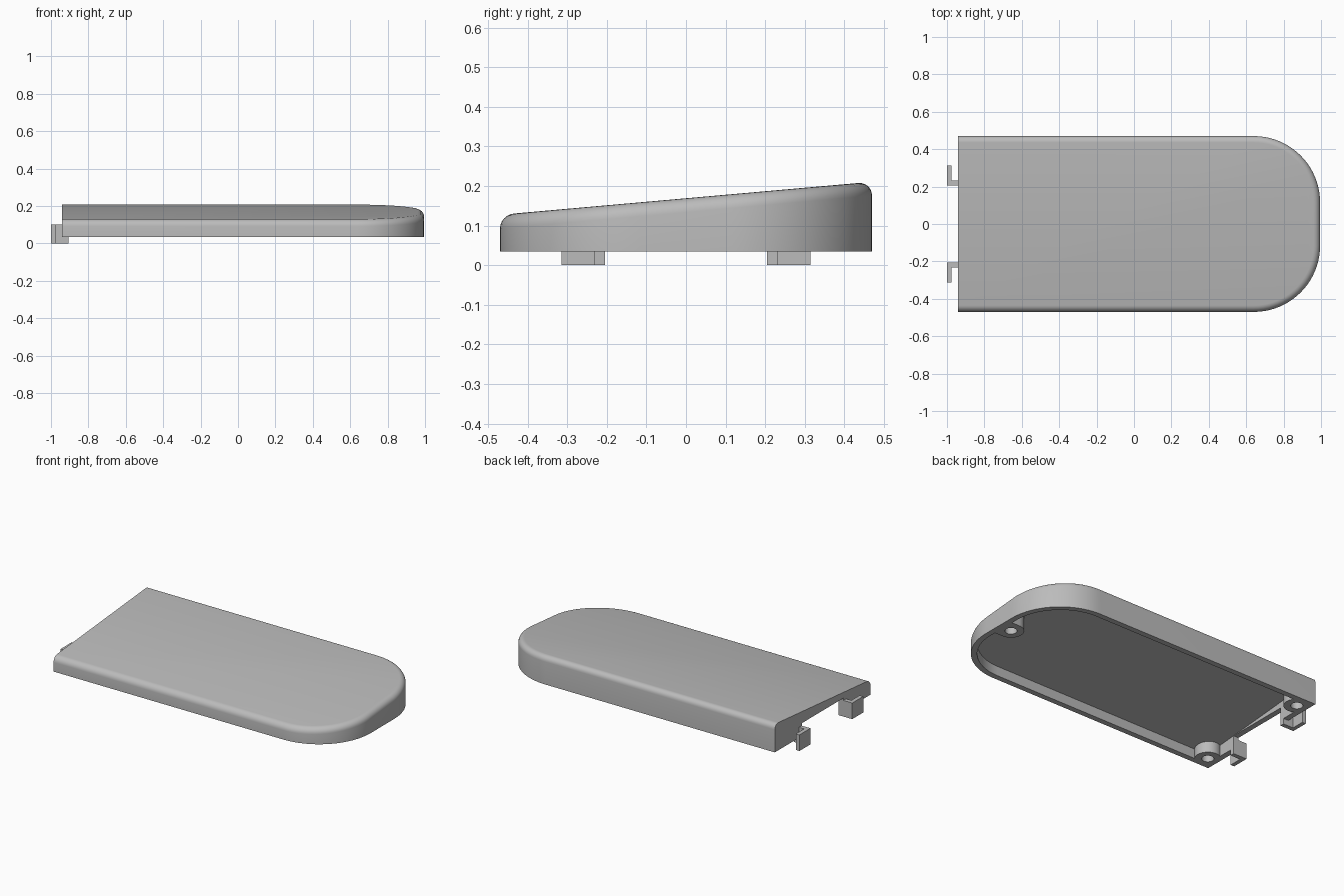
import bpy, bmesh, math

if "Cube" in bpy.data.objects:
    bpy.data.objects.remove(bpy.data.objects["Cube"])

grey = bpy.data.materials.new("light_grey")
grey.use_nodes = True
colour = (0.5, 0.5, 0.5, 1)
grey.diffuse_color = colour
grey.node_tree.nodes["Principled BSDF"].inputs["Base Color"].default_value = colour

BASE, END, HALF, TIP = 0.035, -0.94, 0.47, 0.995
WALL, CORNER = 0.035, 0.355
SCREW_X, SCREW_Y, SCREW_TIP, BOSS = -0.87, 0.39, 0.905, 0.075


def roof(y):
    return 0.169 + 0.0886 * y


def arc(cx, cy, r, a0, a1, n):
    angles = [math.radians(a0 + (a1 - a0) * i / n) for i in range(n + 1)]
    return [(cx + r * math.cos(a), cy + r * math.sin(a)) for a in angles]


def prism(name, outline, z0, top, fillet=0):
    """Extrude a plan outline up to a height that may depend on y."""
    bm = bmesh.new()
    low = [bm.verts.new((x, y, z0)) for x, y in outline]
    high = [bm.verts.new((x, y, top(y))) for x, y in outline]
    bm.faces.new(low)
    bm.faces.new(high)
    n = len(outline)
    for i in range(n):
        j = (i + 1) % n
        bm.faces.new((low[i], low[j], high[j], high[i]))
    bmesh.ops.recalc_face_normals(bm, faces=bm.faces)
    if fillet:
        rim = [e for e in bm.edges if all(v in high for v in e.verts)
               and any(v.co.x > END + 0.01 for v in e.verts)]
        bmesh.ops.bevel(bm, geom=rim, offset=fillet, offset_type='OFFSET',
                        segments=6, profile=0.5, affect='EDGES')
    mesh = bpy.data.meshes.new(name)
    bm.to_mesh(mesh)
    bm.free()
    obj = bpy.data.objects.new(name, mesh)
    bpy.context.collection.objects.link(obj)
    mesh.materials.append(grey)
    return obj


def box(x0, x1, y0, y1):
    return [(x0, y0), (x1, y0), (x1, y1), (x0, y1)]


def mirror_y(half):
    return half + [(x, -y) for x, y in reversed(half)]


# Sloped cover with a rounded end and a soft top rim
corner = arc(TIP - CORNER, HALF - CORNER, CORNER, 0, 90, 20)
cover = prism("cover", mirror_y(corner + [(END, HALF)]), BASE, roof, fillet=0.035)

# Cavity outline, leaving solid screw bosses in the corners and at the tip
inner = CORNER - WALL
dx, dy = SCREW_X - END - WALL, HALF - WALL - SCREW_Y
a_side = math.degrees(math.asin(dy / BOSS))
a_end = 180 + math.degrees(math.acos(dx / BOSS))
half = arc(SCREW_TIP, 0, BOSS, 180, 90, 10)[1:]
half += [(TIP - WALL, BOSS)]
half += arc(TIP - CORNER, HALF - CORNER, inner, 0, 90, 20)
half += arc(SCREW_X, SCREW_Y, BOSS, a_side, a_side - (a_side + 360 - a_end), 14)
cutters = [prism("cavity_cutter", mirror_y(half), BASE - 0.05,
                 lambda y: roof(y) - 0.035)]

# Opening in the flat end wall
cutters.append(prism("notch_cutter", box(END - 0.05, END + WALL + 0.02, -0.205, 0.205),
                     BASE - 0.05, lambda y: 0.115))

# Screw holes
for x, y in ((SCREW_X, SCREW_Y), (SCREW_X, -SCREW_Y), (SCREW_TIP, 0)):
    cutters.append(prism("screw_hole_cutter", arc(x, y, 0.035, 0, 345, 23),
                         BASE - 0.05, lambda y: 0.09))

bpy.context.view_layer.objects.active = cover
for c in cutters:
    mod = cover.modifiers.new(c.name, 'BOOLEAN')
    mod.operation = 'DIFFERENCE'
    mod.solver = 'EXACT'
    mod.object = c
    bpy.ops.object.modifier_apply(modifier=mod.name)
    bpy.data.objects.remove(c)

bpy.ops.object.select_all(action='DESELECT')
cover.select_set(True)
bpy.ops.object.shade_smooth_by_angle(angle=math.radians(30))

# L-shaped hooks at the sides of the opening
for side, name in ((1, "back_hook"), (-1, "front_hook")):
    plan = [(-0.905, 0.205), (-0.905, 0.232), (-0.975, 0.232),
            (-0.975, 0.314), (-1.0, 0.314), (-1.0, 0.205)]
    prism(name, [(x, y * side) for x, y in plan], 0, lambda y: 0.1)
